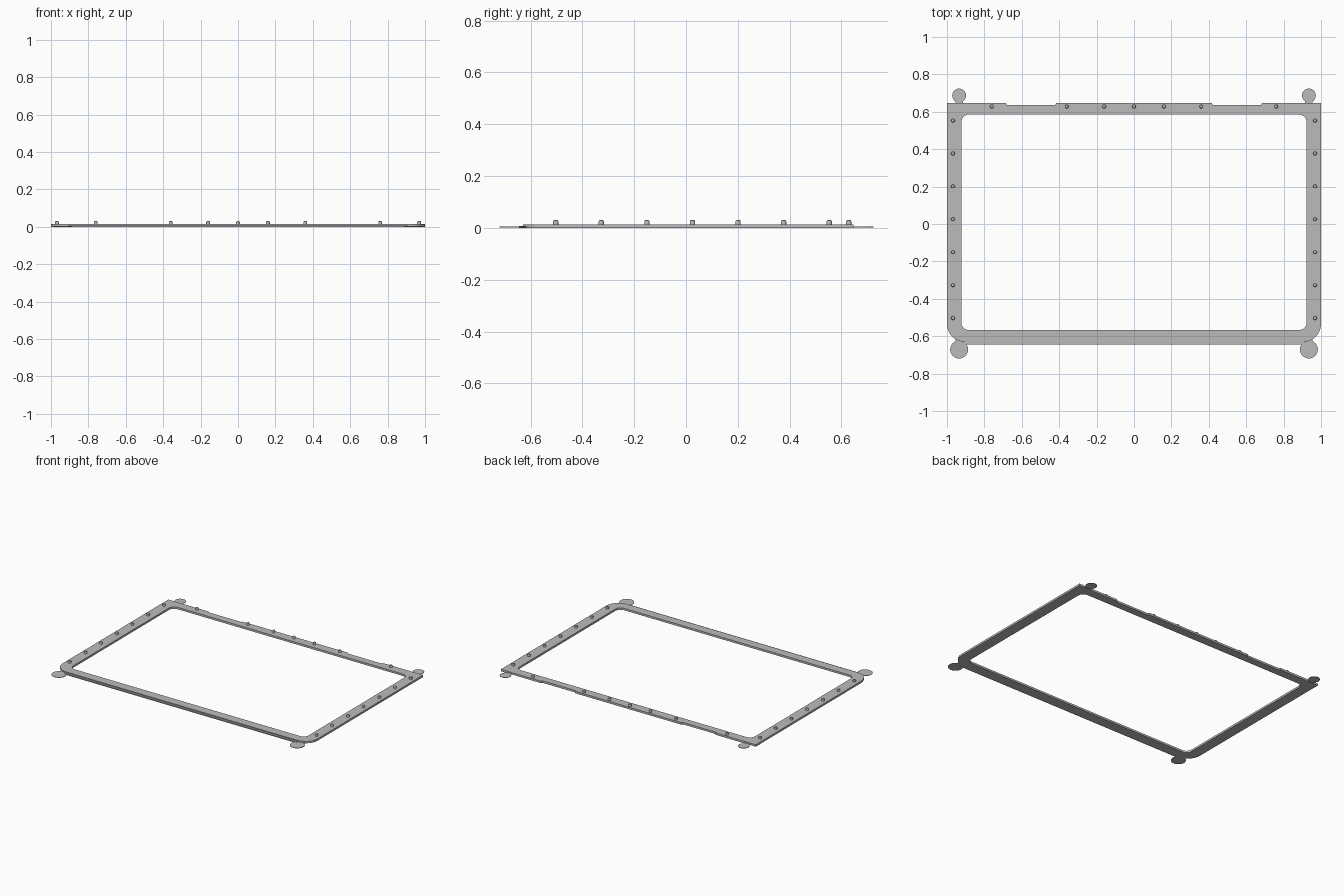
import bpy, bmesh, math

if "Cube" in bpy.data.objects:
    bpy.data.objects.remove(bpy.data.objects["Cube"])

grey = bpy.data.materials.new("light_grey")
grey.diffuse_color = (0.5, 0.5, 0.5, 1)
grey.use_nodes = True
grey.node_tree.nodes["Principled BSDF"].inputs["Base Color"].default_value = grey.diffuse_color


def finish(name, bm, smooth=False):
    bmesh.ops.recalc_face_normals(bm, faces=bm.faces[:])
    me = bpy.data.meshes.new(name)
    bm.to_mesh(me)
    bm.free()
    me.materials.append(grey)
    ob = bpy.data.objects.new(name, me)
    bpy.context.collection.objects.link(ob)
    if smooth:
        bpy.ops.object.select_all(action='DESELECT')
        ob.select_set(True)
        bpy.context.view_layer.objects.active = ob
        bpy.ops.object.shade_smooth_by_angle(angle=math.radians(35))
    return ob


def plate(name, loops, z0, z1):
    """Flat plate from closed outlines; later outlines are holes."""
    bm = bmesh.new()
    for loop in loops:
        vs = [bm.verts.new((x, y, z0)) for x, y in loop]
        for i, v in enumerate(vs):
            bm.edges.new((v, vs[(i + 1) % len(vs)]))
    bmesh.ops.triangle_fill(bm, use_beauty=True, edges=bm.edges[:], normal=(0, 0, 1))
    res = bmesh.ops.extrude_face_region(bm, geom=bm.faces[:])
    top = [g for g in res["geom"] if isinstance(g, bmesh.types.BMVert)]
    bmesh.ops.translate(bm, verts=top, vec=(0, 0, z1 - z0))
    return finish(name, bm, True)


def arc(cx, cy, r, a0, a1, n=8):
    return [(cx + r * math.cos(math.radians(a0 + (a1 - a0) * i / n)),
             cy + r * math.sin(math.radians(a0 + (a1 - a0) * i / n)))
            for i in range(n + 1)]


# Frame: rounded front corners, square back corners, two shallow back notches
back, notch = 0.647, 0.637
outer = arc(-0.905, -0.535, 0.095, 180, 270) + arc(0.905, -0.535, 0.095, 270, 360)
outer += [(1, back), (0.685, back), (0.68, notch), (0.42, notch), (0.415, back),
          (-0.415, back), (-0.42, notch), (-0.68, notch), (-0.685, back), (-1, back)]
r = 0.04
xi, yf, yb = 0.923, -0.567, 0.585
inner = (arc(-xi + r, yf + r, r, 180, 270) + arc(xi - r, yf + r, r, 270, 360)
         + arc(xi - r, yb - r, r, 0, 90) + arc(-xi + r, yb - r, r, 90, 180))
plate("frame", [outer, inner], 0.0, 0.014)

# Low lip along the front bar
plate("front_lip", [[(-0.91, -0.644), (0.91, -0.644), (0.91, -0.62), (-0.91, -0.62)]],
      0.0, 0.007)

# Thin round corner tabs, each with a short neck into the frame
for side, sx in (("left", -1), ("right", 1)):
    for end, cy, rad, y_in in (("back", 0.687, 0.037, 0.63), ("front", -0.671, 0.048, -0.6)):
        cx = sx * 0.935
        plate(f"{end}_{side}_tab", [arc(cx, cy, rad, 0, 348.75, 31)], 0.002, 0.005)
        y0, y1 = sorted((cy, y_in))
        plate(f"{end}_{side}_neck",
              [[(cx - 0.02, y0), (cx + 0.02, y0), (cx + 0.02, y1), (cx - 0.02, y1)]],
              0.0022, 0.0048)


# Small pegs with chamfered tops
def peg(name, x, y):
    bm = bmesh.new()
    rings = []
    for rad, z in ((0.01, 0.012), (0.01, 0.025), (0.0085, 0.0285), (0.006, 0.03)):
        rings.append([bm.verts.new((px, py, z)) for px, py in arc(x, y, rad, 0, 337.5, 15)])
    for a, b in zip(rings, rings[1:]):
        for i in range(16):
            j = (i + 1) % 16
            bm.faces.new((a[i], a[j], b[j], b[i]))
    bm.faces.new(rings[-1])
    bm.faces.new(rings[0][::-1])
    finish(name, bm, True)


for i, x in enumerate((-0.76, -0.36, -0.16, 0, 0.16, 0.36, 0.76)):
    peg(f"back_peg_{i + 1}", x, 0.628)
for i in range(7):
    y = 0.553 - 0.176 * i
    peg(f"left_peg_{i + 1}", -0.968, y)
    peg(f"right_peg_{i + 1}", 0.968, y)
